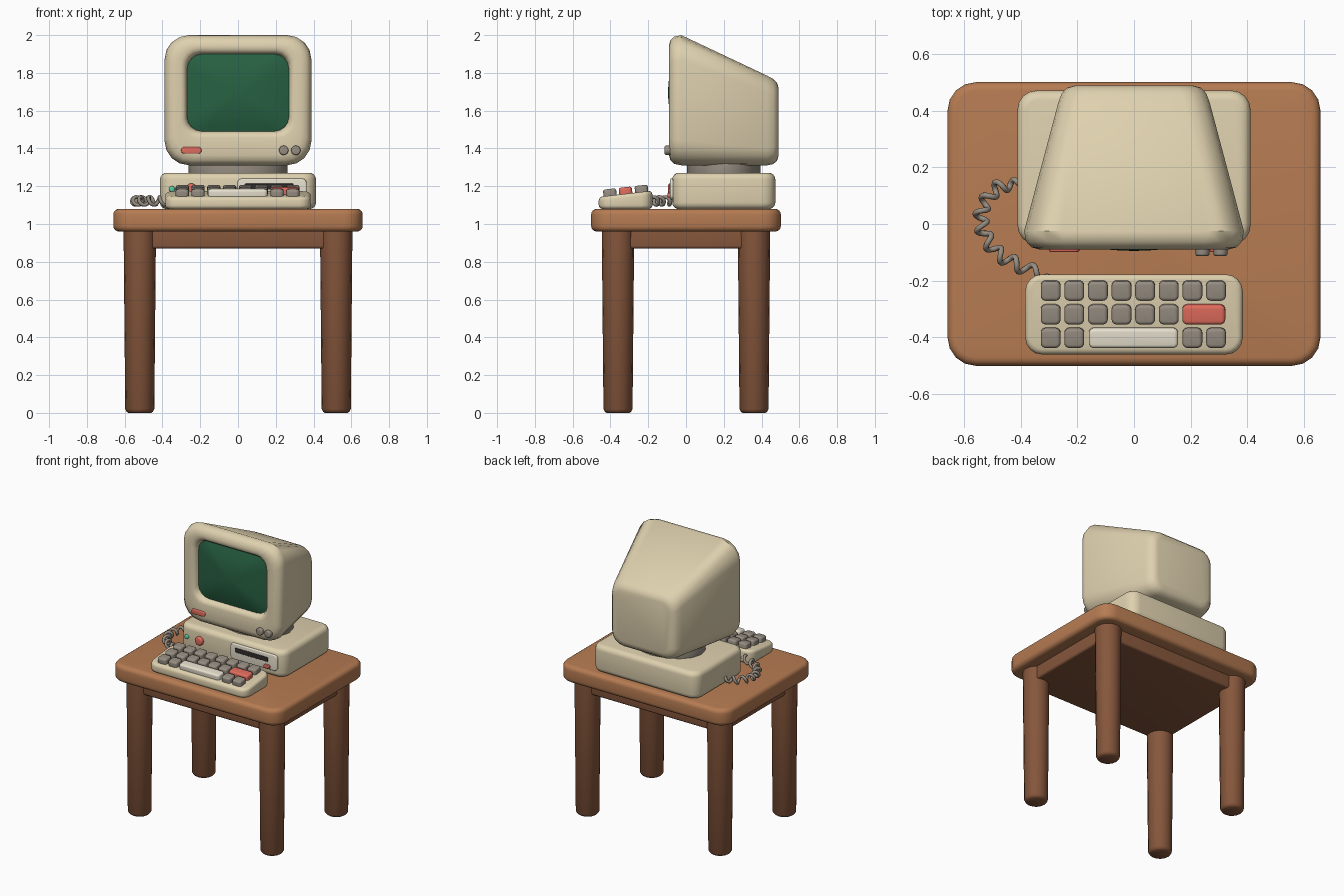
import bpy, bmesh, math
from mathutils import Vector, Matrix

if "Cube" in bpy.data.objects:
    bpy.data.objects.remove(bpy.data.objects["Cube"])


def mat(name, r, g, b):
    m = bpy.data.materials.new(name)
    m.diffuse_color = (r, g, b, 1)
    m.use_nodes = True
    m.node_tree.nodes["Principled BSDF"].inputs["Base Color"].default_value = m.diffuse_color
    return m


BEIGE = mat("beige", .74, .64, .43)
WOOD = mat("wood", .47, .20, .085)
DARKWOOD = mat("dark_wood", .24, .095, .045)
GREY = mat("grey", .31, .27, .225)
CREAM = mat("cream", .80, .75, .62)
BLACK = mat("black", .03, .028, .025)
RED = mat("red", .75, .15, .11)
GREEN = mat("screen_green", .02, .12, .055)
LED = mat("led_green", .1, .6, .35)


def finish(name, bm, m):
    bmesh.ops.recalc_face_normals(bm, faces=bm.faces)
    me = bpy.data.meshes.new(name)
    bm.to_mesh(me)
    bm.free()
    me.materials.append(m)
    ob = bpy.data.objects.new(name, me)
    bpy.context.collection.objects.link(ob)
    bpy.ops.object.select_all(action='DESELECT')
    ob.select_set(True)
    bpy.context.view_layer.objects.active = ob
    bpy.ops.object.shade_smooth_by_angle(angle=math.radians(40))
    return ob


def outline(hu, v0, v1, r, n=4):
    # rounded rectangle, centred on u = 0, from v0 to v1
    r = min(r, hu, (v1 - v0) / 2)
    corners = [(hu - r, v1 - r), (r - hu, v1 - r), (r - hu, v0 + r), (hu - r, v0 + r)]
    return [(cu + r * math.cos(a), cv + r * math.sin(a))
            for q, (cu, cv) in enumerate(corners)
            for a in [(q + i / n) * math.pi / 2 for i in range(n + 1)]]


def loft(name, rings, m, axis='Z', loc=(0, 0, 0)):
    # each ring: (height along axis, half width, v0, v1, corner radius)
    bm = bmesh.new()
    loops = []
    for h, *shape in rings:
        pts = outline(*shape)
        loops.append([bm.verts.new((u, v, h) if axis == 'Z' else (u, h, v)) for u, v in pts])
    for a, b in zip(loops, loops[1:]):
        for i in range(len(a)):
            j = (i + 1) % len(a)
            bm.faces.new((a[i], a[j], b[j], b[i]))
    bm.faces.new(loops[0])
    bm.faces.new(loops[-1])
    bmesh.ops.remove_doubles(bm, verts=bm.verts, dist=1e-5)
    bmesh.ops.translate(bm, verts=bm.verts, vec=loc)
    return finish(name, bm, m)


def rounded(name, loc, half, r, e, m, axis='Z'):
    # rounded box: r = corner radius in outline, e = radius of the rims
    hx, hy, hz = half
    hv, hh = (hy, hz) if axis == 'Z' else (hz, hy)
    rings = []
    for s in (-1, 1):
        for k in range(5)[::-s]:
            t = k / 4 * math.pi / 2
            i = e * (1 - math.sin(t))
            rings.append((s * (hh - e + e * math.cos(t)), hx - i, i - hv, hv - i, max(r - i, .002)))
    return loft(name, rings, m, axis, loc)


# Table
rounded("table_top", (0, 0, 1.02), (.66, .502, .06), .1, .03, WOOD)
rounded("table_apron", (0, 0, .925), (.57, .41, .055), .03, .015, DARKWOOD)
for sx, xn in ((-1, "left"), (1, "right")):
    for sy, yn in ((-1, "front"), (1, "back")):
        radii = [(0, .06), (.006, .069), (.02, .077), (.98, .086)]
        loft(f"{yn}_{xn}_leg", [(h, r, -r, r, r) for h, r in radii], DARKWOOD,
             loc=(sx * .52, sy * .36, 0))

# Computer case and swivel neck
rounded("computer_case", (0, .2, 1.175), (.413, .273, .096), .07, .035, BEIGE)
neck = rounded("swivel_neck", (0, 0, 0), (.262, .262, .04), .262, .015, GREY)
neck.data.transform(Matrix.Translation((0, .2, 1.29)) @ Matrix.Diagonal((1, .74, 1, 1)))

# Monitor shell: recess, bezel, then tapering body
loft("monitor_shell", [
    (-.045, .268, 1.492, 1.898, .07),
    (-.072, .275, 1.485, 1.905, .075),
    (-.086, .287, 1.472, 1.917, .08),
    (-.09, .302, 1.457, 1.932, .09),
    (-.09, .335, 1.365, 1.945, .11),
    (-.083, .362, 1.338, 1.972, .12),
    (-.062, .382, 1.318, 1.992, .13),
    (-.025, .389, 1.311, 2.0, .13),
    (.43, .268, 1.311, 1.785, .09),
    (.462, .256, 1.317, 1.768, .09),
    (.482, .238, 1.335, 1.748, .08),
    (.49, .21, 1.363, 1.72, .06)], BEIGE, 'Y')

# Domed screen
rings = []
for k in range(7):
    s = 1 - k / 6 * .97
    rings.append((-.056 - .039 * (1 - s * s), .27 * s, 1.695 - .205 * s, 1.695 + .205 * s, .08 * s))
loft("screen", rings, GREEN, 'Y')

# Monitor controls
rounded("monitor_badge", (-.247, -.085, 1.39), (.054, .014, .018), .017, .006, RED, 'Y')
for i, x in enumerate((.242, .306)):
    rounded(f"monitor_knob_{i + 1}", (x, -.088, 1.39), (.025, .025, .025), .025, .008, GREY, 'Y')

# Case front details
rounded("power_light", (-.35, -.07, 1.185), (.016, .014, .016), .016, .008, LED, 'Y')
rounded("power_button", (-.247, -.072, 1.185), (.03, .023, .03), .03, .012, RED, 'Y')
rounded("drive_panel", (.18, -.072, 1.185), (.183, .012, .056), .025, .007, CREAM, 'Y')
rounded("drive_slot", (.165, -.08, 1.198), (.13, .008, .016), .008, .003, BLACK, 'Y')
rounded("drive_button", (.29, -.085, 1.152), (.022, .014, .013), .01, .005, RED, 'Y')

# Keyboard wedge
TILT = .115
board = rounded("keyboard", (0, -.32, 1.12), (.385, .142, .04), .06, .02, BEIGE)
for v in board.data.vertices:
    if v.co.z > 1.12:
        v.co.z += TILT * (v.co.y + .32)


def key(name, x, y, hx, m):
    k = rounded(name, (0, 0, 0), (hx, .035, .03), .018, .012, m)
    k.data.transform(Matrix.Translation((x, y, 1.165 + TILT * (y + .32)))
                     @ Matrix.Rotation(math.atan(TILT), 4, 'X'))


cols = [-.295 + i * .0836 for i in range(8)]
rows = (("back", -.235, range(8)), ("middle", -.319, range(6)), ("front", -.402, (0, 1, 6, 7)))
for rname, y, used in rows:
    for c in used:
        key(f"{rname}_key_{c + 1}", cols[c], y, .035, GREY)
key("enter_key", .247, -.319, .076, RED)
key("space_bar", -.002, -.402, .158, CREAM)

# Coiled cord from case side to keyboard back
path = [Vector(p) for p in ((-.40, .145), (-.48, .13), (-.535, .06), (-.535, -.02),
                            (-.485, -.10), (-.40, -.15), (-.30, -.19))]


def along(t):
    # Catmull-Rom position on the path
    f = t * (len(path) - 1)
    i = min(int(f), len(path) - 2)
    u = f - i
    p0, p1, p2, p3 = (path[max(0, min(len(path) - 1, i + d))] for d in (-1, 0, 1, 2))
    return .5 * (2 * p1 + (p2 - p0) * u + (2 * p0 - 5 * p1 + 4 * p2 - p3) * u * u
                 + (3 * p1 - p0 - 3 * p2 + p3) * u ** 3)


cu = bpy.data.curves.new("coiled_cord", 'CURVE')
cu.dimensions = '3D'
cu.bevel_depth = .01
cu.bevel_resolution = 2
cu.use_fill_caps = True
N = 160
sp = cu.splines.new('POLY')
sp.points.add(N)
for i, p in enumerate(sp.points):
    t = i / N
    c = along(t)
    d = (along(min(1, t + .01)) - along(max(0, t - .01))).normalized()
    a = t * 9 * 2 * math.pi
    r = .021 * min(1, t * 12, (1 - t) * 12)
    p.co = (c.x - d.y * r * math.cos(a), c.y + d.x * r * math.cos(a), 1.122 + r * math.sin(a), 1)
sp.use_smooth = True
cu.materials.append(GREY)
bpy.context.collection.objects.link(bpy.data.objects.new("coiled_cord", cu))
